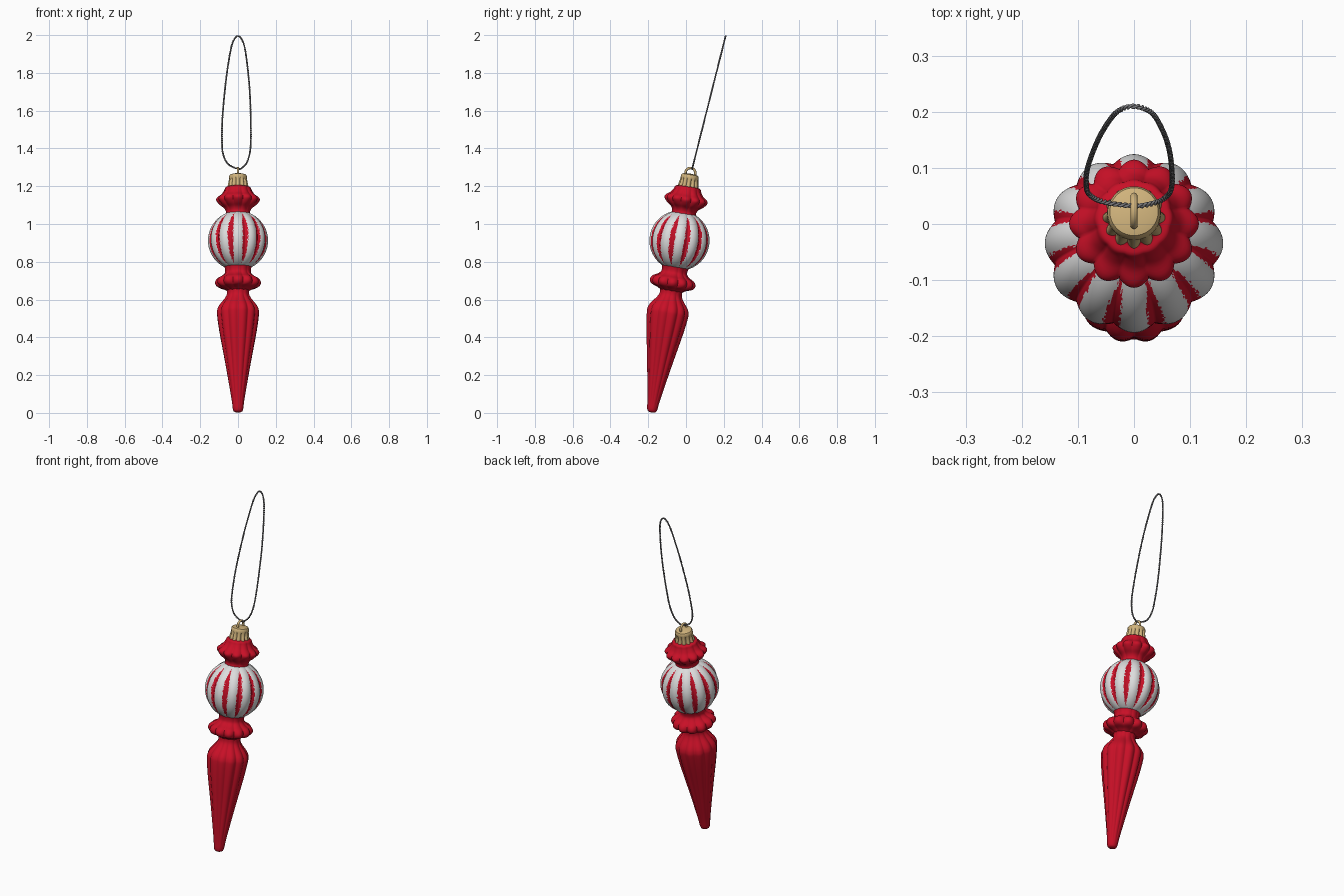
import bpy, bmesh, math, random
from mathutils import Matrix, Vector

if "Cube" in bpy.data.objects:
    bpy.data.objects.remove(bpy.data.objects["Cube"])

random.seed(4)


def material(name, rgb):
    m = bpy.data.materials.new(name)
    m.diffuse_color = (*rgb, 1)
    m.use_nodes = True
    m.node_tree.nodes["Principled BSDF"].inputs["Base Color"].default_value = m.diffuse_color
    return m


RED = material("glossy red", (0.58, 0.005, 0.02))
WHITE = material("frosted white", (0.72, 0.72, 0.72))
GOLD = material("pale gold", (0.63, 0.45, 0.2))
GREY = material("grey cord", (0.2, 0.2, 0.21))

# the ornament hangs with a lean: its axis runs from the tip up and back
TILT = Matrix.Translation((0, -0.182, 0.002)) @ Matrix.Rotation(-math.radians(9.2), 4, 'X')


def catmull(pts, n, closed=False):
    pts = [Vector(p) for p in pts]
    c, out = len(pts), []
    for i in range(c if closed else c - 1):
        if closed:
            a, b, d, e = (pts[(i + k) % c] for k in (-1, 0, 1, 2))
        else:
            a, b, d, e = (pts[min(max(i + k, 0), c - 1)] for k in (-1, 0, 1, 2))
        for j in range(n):
            t = j / n
            out.append(0.5 * (2 * b + (d - a) * t + (2 * a - 5 * b + 4 * d - e) * t * t
                              + (3 * b - a - 3 * d + e) * t ** 3))
    if not closed:
        out.append(pts[-1])
    return out


def finish(bm, name, mats, angle=60):
    bmesh.ops.recalc_face_normals(bm, faces=bm.faces)
    me = bpy.data.meshes.new(name)
    bm.to_mesh(me)
    bm.free()
    for m in mats:
        me.materials.append(m)
    ob = bpy.data.objects.new(name, me)
    bpy.context.collection.objects.link(ob)
    bpy.context.view_layer.objects.active = ob
    ob.select_set(True)
    bpy.ops.object.shade_smooth_by_angle(angle=math.radians(angle))
    ob.select_set(False)
    return ob


def fluted(name, profile, mats, phase=0.0, seg=144, rule=None, angle=60):
    """Lathe (radius, height, flute depth) rows into a body with 12 rounded lobes."""
    bm = bmesh.new()
    rows = []
    for r, s, amp in profile:
        row = []
        for k in range(seg):
            t = 2 * math.pi * k / seg
            rr = max(r, 0.0005) * (1 - amp * (1 - abs(math.cos(6 * (t + phase)))))
            row.append(bm.verts.new(TILT @ Vector((rr * math.sin(t), -rr * math.cos(t), s))))
        rows.append(row)
    for i in range(len(rows) - 1):
        for k in range(seg):
            j = (k + 1) % seg
            f = bm.faces.new((rows[i][k], rows[i][j], rows[i + 1][j], rows[i + 1][k]))
            if rule:
                s = (profile[i][1] + profile[i + 1][1]) / 2
                f.material_index = rule(360 * (k + 0.5) / seg, s)
    bm.faces.new(rows[0])
    bm.faces.new(rows[-1])
    return finish(bm, name, mats, angle)


# long tapering spire with its narrow neck
spire = [(0.001, 0, 0), (0.017, 0.003, 0), (0.027, 0.018, 0.0), (0.036, 0.08, 0.04),
         (0.068, 0.26, 0.08), (0.100, 0.43, 0.09), (0.113, 0.52, 0.09), (0.112, 0.55, 0.09),
         (0.100, 0.575, 0.09), (0.072, 0.61, 0.07), (0.060, 0.635, 0.03), (0.062, 0.665, 0.03)]
fluted("spire", catmull(spire, 4), [RED], phase=math.radians(15))

# lower collar and the neck under the ball
lower = [(0.055, 0.650, 0.03), (0.078, 0.663, 0.08), (0.110, 0.675, 0.11), (0.122, 0.695, 0.12),
         (0.112, 0.717, 0.11), (0.085, 0.733, 0.08), (0.070, 0.748, 0.04), (0.068, 0.765, 0.03),
         (0.073, 0.785, 0.03)]
fluted("lower_collar", catmull(lower, 4), [RED])

# striped ball: white lobes, ragged red stripes in the grooves
BALL_C, BALL_R = 0.922, 0.159


def stripe(deg, s):
    u = abs(s - BALL_C) / BALL_R
    if u > 0.915:
        return 1
    off = abs((deg % 30) - 15)
    half = 5.4 * max(0.0, 1 - (u / 0.86) ** 4) + random.uniform(-1.2, 1.2)
    return 1 if u < 0.84 and off < half else 0


ball = []
for i in range(57):
    a = math.radians(-66 + 132 * i / 56)
    ball.append((BALL_R * math.cos(a), BALL_C + BALL_R * math.sin(a), 0.035 + 0.05 * math.cos(a)))
fluted("striped_ball", ball, [WHITE, RED], seg=360, rule=stripe, angle=80)

# upper collar
upper = [(0.066, 1.062, 0.02), (0.064, 1.078, 0.02), (0.074, 1.096, 0.05), (0.098, 1.115, 0.10),
         (0.115, 1.137, 0.12), (0.110, 1.153, 0.11), (0.088, 1.170, 0.08), (0.074, 1.190, 0.05),
         (0.066, 1.207, 0.02), (0.048, 1.213, 0), (0.040, 1.225, 0)]
fluted("upper_collar", catmull(upper, 4), [RED])

# crimped metal cap
cap = [(0.050, 1.203, 0.17), (0.057, 1.204, 0.17), (0.052, 1.230, 0.17), (0.048, 1.250, 0.12),
       (0.048, 1.256, 0.0), (0.047, 1.268, 0), (0.043, 1.275, 0), (0.030, 1.279, 0), (0.002, 1.281, 0)]
fluted("cap", cap, [GOLD], angle=40)


def tube(bm, path, radius, sides):
    n, rings = len(path), []
    for i, p in enumerate(path):
        d = (path[(i + 1) % n] - path[i - 1]).normalized()
        u = d.cross(PLANE_N).normalized()
        v = d.cross(u)
        rings.append([bm.verts.new(p + radius * (u * math.cos(2 * math.pi * k / sides)
                                                 + v * math.sin(2 * math.pi * k / sides)))
                      for k in range(sides)])
    for i in range(n):
        a, b = rings[i], rings[(i + 1) % n]
        for k in range(sides):
            j = (k + 1) % sides
            bm.faces.new((a[k], a[j], b[j], b[k]))


# wire ring on the cap, facing sideways
PLANE_N = Vector((1, 0, 0))
bm = bmesh.new()
tube(bm, [TILT @ Vector((0, 0.026 * math.cos(t), 1.285 + 0.026 * math.sin(t)))
          for t in [2 * math.pi * i / 40 for i in range(40)]], 0.0065, 10)
finish(bm, "cap_ring", [GOLD])

# hanging loop: two twisted strands in a leaning plane
outline = [(0, 1.292), (-0.053, 1.318), (-0.079, 1.37), (-0.085, 1.44), (-0.082, 1.57), (-0.063, 1.767),
           (-0.040, 1.915), (-0.022, 1.975), (0, 1.995), (0.021, 1.975), (0.038, 1.92), (0.057, 1.767),
           (0.066, 1.61), (0.067, 1.42), (0.052, 1.338), (0.027, 1.302)]
centre = catmull([(x, 0.032 + 0.252 * (z - 1.29), z) for x, z in outline], 60, True)
# resample evenly by length
total = [0.0]
for i in range(len(centre)):
    total.append(total[-1] + (centre[(i + 1) % len(centre)] - centre[i]).length)
N, TURNS, even, j = 900, 75, [], 0
for i in range(N):
    want = total[-1] * i / N
    while total[j + 1] < want:
        j += 1
    f = (want - total[j]) / (total[j + 1] - total[j])
    even.append(centre[j].lerp(centre[(j + 1) % len(centre)], f))
PLANE_N = Vector((0, 1, -0.252)).normalized()
bm = bmesh.new()
for start in (0, math.pi):
    strand = []
    for i, p in enumerate(even):
        d = (even[(i + 1) % N] - even[i - 1]).normalized()
        u = d.cross(PLANE_N)
        t = start + 2 * math.pi * TURNS * i / N
        strand.append(p + 0.0024 * (u * math.cos(t) + PLANE_N * math.sin(t)))
    tube(bm, strand, 0.0026, 6)
finish(bm, "hanging_cord", [GREY], 80)
